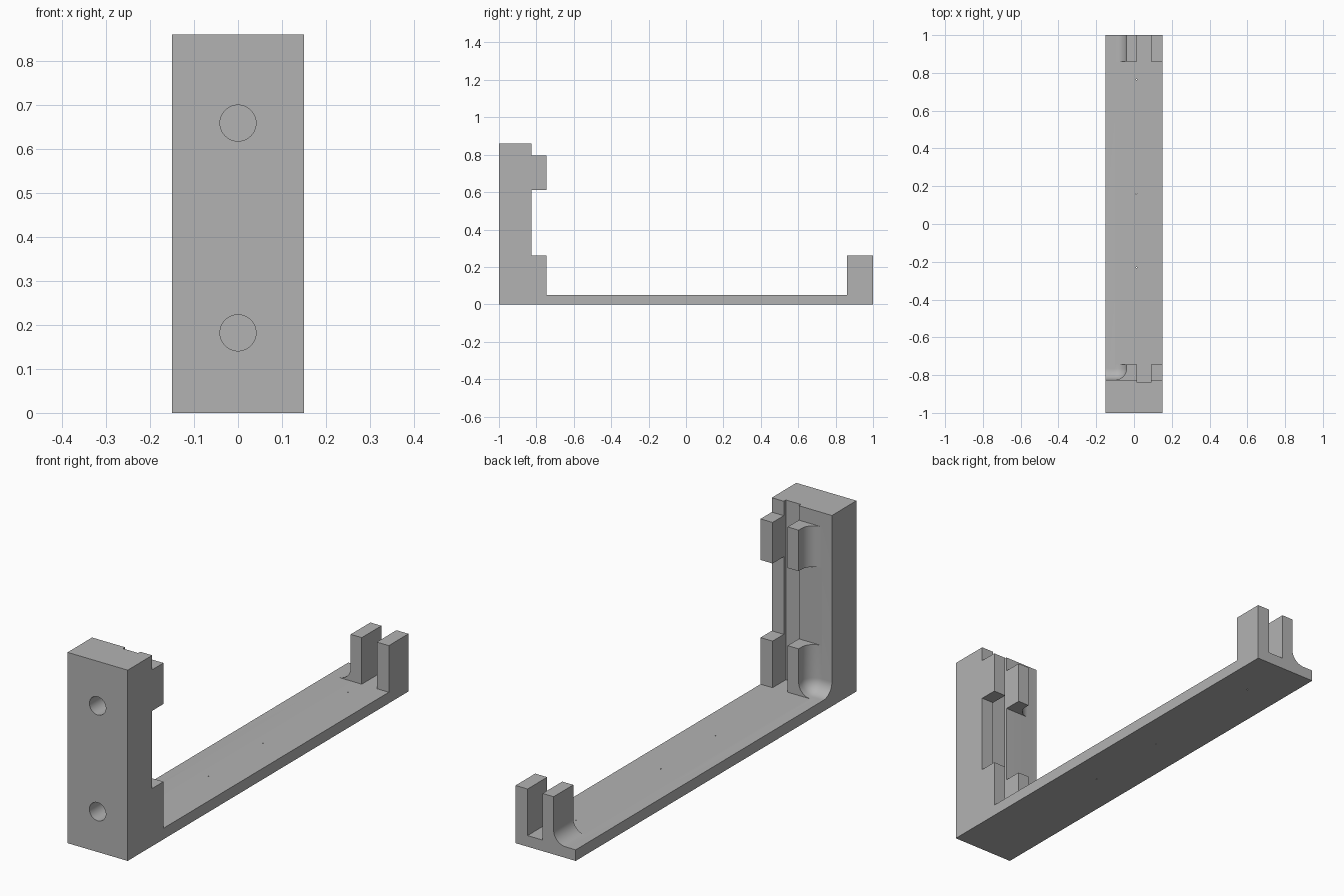
import bpy, bmesh, math
from mathutils import Matrix, Vector

default = bpy.data.objects.get("Cube")
if default:
    bpy.data.objects.remove(default, do_unlink=True)

HALF_W = 0.15
FLOOR = 0.05
POST_Y = -0.825
PRONG_Y = -0.745
TAB_Y = 0.86
FAR = 1.3

grey = bpy.data.materials.new("plain grey")
grey.use_nodes = True
colour = (0.45, 0.45, 0.45, 1)
grey.diffuse_color = colour
grey.node_tree.nodes["Principled BSDF"].inputs["Base Color"].default_value = colour


def add_object(name, bm):
    bmesh.ops.recalc_face_normals(bm, faces=bm.faces)
    mesh = bpy.data.meshes.new(name)
    bm.to_mesh(mesh)
    bm.free()
    mesh.materials.append(grey)
    obj = bpy.data.objects.new(name, mesh)
    bpy.context.collection.objects.link(obj)
    return obj


def box(name, low, high, radius=0):
    low, high = Vector(low), Vector(high)
    bm = bmesh.new()
    bmesh.ops.create_cube(bm, size=1)
    bmesh.ops.scale(bm, vec=high - low, verts=bm.verts)
    bmesh.ops.translate(bm, vec=(low + high) / 2, verts=bm.verts)
    if radius:
        bmesh.ops.bevel(bm, geom=bm.edges[:], offset=radius, segments=12,
                        profile=0.5, affect='EDGES')
    return add_object(name, bm)


def cylinder(name, centre, radius, depth, sides, turn=0):
    bm = bmesh.new()
    place = Matrix.Translation(centre) @ Matrix.Rotation(turn, 4, 'X')
    bmesh.ops.create_cone(bm, cap_ends=True, segments=sides, radius1=radius,
                          radius2=radius, depth=depth, matrix=place)
    return add_object(name, bm)


# Bracket: one side profile (y, z) extruded across the full width
profile = [(-1, 0), (1, 0), (1, 0.26), (TAB_Y, 0.26), (TAB_Y, FLOOR),
           (PRONG_Y, FLOOR), (PRONG_Y, 0.26), (POST_Y, 0.26), (POST_Y, 0.61),
           (PRONG_Y, 0.61), (PRONG_Y, 0.795), (POST_Y, 0.795),
           (POST_Y, 0.86), (-1, 0.86)]
bm = bmesh.new()
side = bm.faces.new([bm.verts.new((-HALF_W, y, z)) for y, z in profile])
grown = bmesh.ops.extrude_face_region(bm, geom=[side])
bmesh.ops.translate(bm, vec=(2 * HALF_W, 0, 0),
                    verts=[v for v in grown["geom"] if isinstance(v, bmesh.types.BMVert)])
bracket = add_object("bracket", bm)

# Filleted clearance beside the prongs, and the slot between them
cutters = [
    box("side_clearance_cutter", (-0.4, POST_Y, FLOOR), (-0.04, FAR, FAR), 0.06),
    box("slot_cutter", (0.015, -0.84, FLOOR), (0.09, FAR, FAR)),
]
# Blind screw holes in the front of the post
for z in (0.182, 0.659):
    cutters.append(cylinder("screw_hole_cutter", (0, -1, z), 0.041, 0.26, 48, math.pi / 2))
# Pin holes through the base
for y in (-0.23, 0.16, 0.765):
    cutters.append(cylinder("pin_hole_cutter", (0.013, y, 0), 0.003, 0.2, 8))

for cutter in cutters:
    cutter.hide_render = True
    cut = bracket.modifiers.new(cutter.name, 'BOOLEAN')
    cut.operation = 'DIFFERENCE'
    cut.solver = 'EXACT'
    cut.object = cutter

# Apply the cuts and drop the cutters
graph = bpy.context.evaluated_depsgraph_get()
finished = bpy.data.meshes.new_from_object(bracket.evaluated_get(graph))
bracket.modifiers.clear()
bracket.data = finished
finished.materials.clear()
finished.materials.append(grey)
for cutter in cutters:
    bpy.data.objects.remove(cutter, do_unlink=True)

# Smooth fillets and holes, crisp edges elsewhere
bpy.ops.object.select_all(action='DESELECT')
bracket.select_set(True)
bpy.context.view_layer.objects.active = bracket
bpy.ops.object.shade_smooth_by_angle(angle=math.radians(30))
